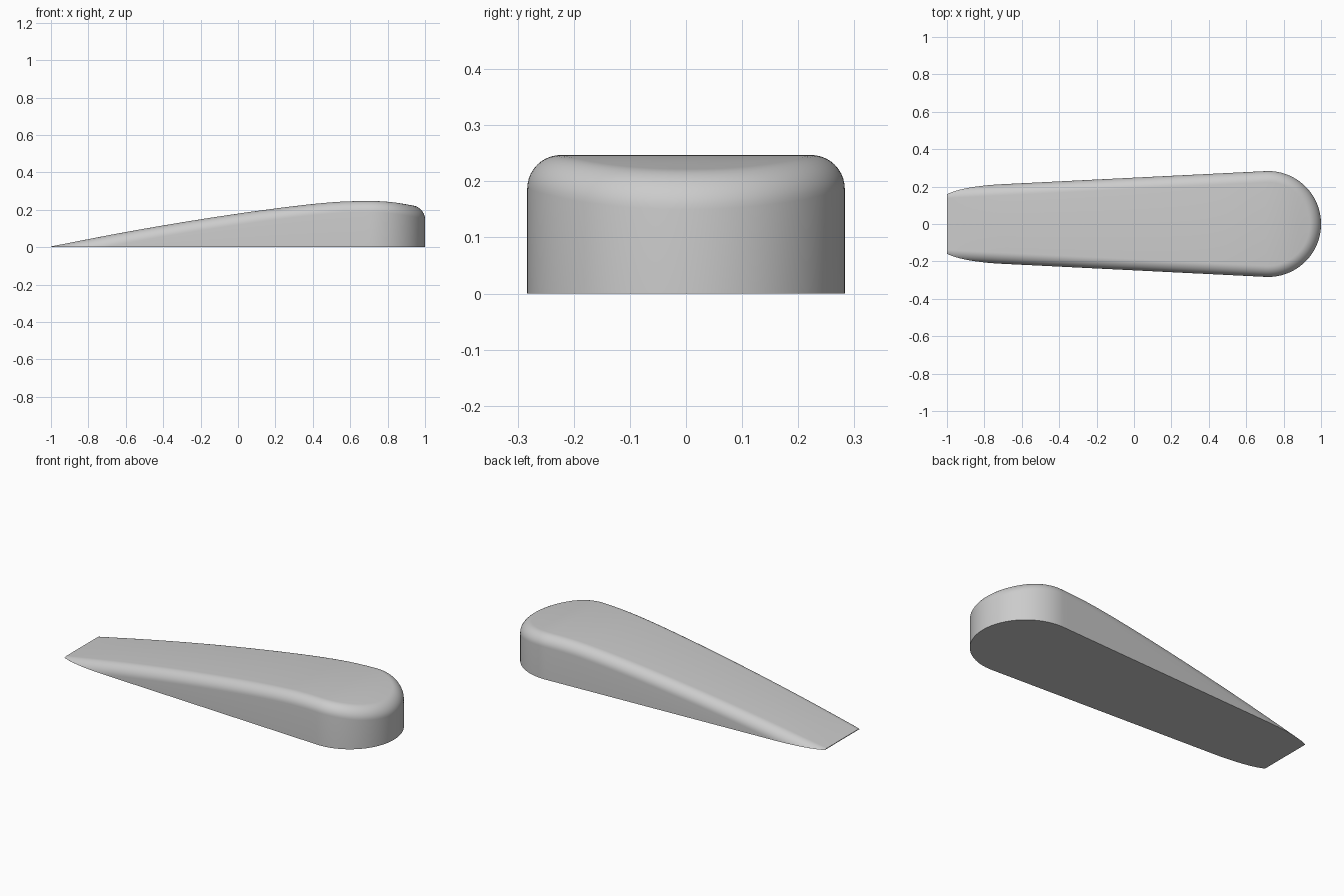
import bpy, bmesh, math
from mathutils import Vector

cube = bpy.data.objects.get("Cube")
if cube:
    bpy.data.objects.remove(cube)

RADIUS = 0.283       # rounded heel
CENTRE = 1 - RADIUS  # x of the heel's centre
FILLET = 0.06        # rounding of the upper edge
TIP_HALF = 0.198     # half width at the thin end
TOP = [(-1, .004), (-.6, .081), (-.2, .149), (.2, .207), (.5, .24),
       (.7, .247), (.82, .241), (.94, .222), (1, .21)]


def top_height(x):
    """Smooth height of the upper surface along the length."""
    def slope(i):
        a, b = TOP[max(i - 1, 0)], TOP[min(i + 1, len(TOP) - 1)]
        return (b[1] - a[1]) / (b[0] - a[0])
    i = 0
    while i < len(TOP) - 2 and x > TOP[i + 1][0]:
        i += 1
    (x0, z0), (x1, z1) = TOP[i], TOP[i + 1]
    span = x1 - x0
    t = min(max((x - x0) / span, 0), 1)
    ease = t * t * (3 - 2 * t)
    return (z0 + (z1 - z0) * ease + span * t * (1 - t)
            * ((1 - t) * slope(i) - t * slope(i + 1)))


def half_section(p, inward, steps=10):
    """Base, wall and rounded edge at one point of the outline."""
    gap = max(0, FILLET - top_height(p.x))
    start = math.asin(gap / FILLET)
    points = []
    for k in range(steps + 1):
        a = start + (math.pi / 2 - start) * k / steps
        q = p + inward * FILLET * (1 - math.cos(a))
        x = -1 if p.x <= -1 else q.x
        z = max(0, top_height(x) - FILLET * (1 - math.sin(a)))
        points.append(Vector((x, q.y, z)))
    return [Vector((points[0].x, points[0].y, 0))] + points


# Outline of one side: straight taper, then a quarter of the round heel
tilt = math.atan(0.0497)
stations = []
side_normal = Vector((-math.sin(tilt), math.cos(tilt)))
joint = Vector((CENTRE, 0)) + side_normal * RADIUS
for i in range(48):
    stations.append((Vector((-1, TIP_HALF)).lerp(joint, i / 48), -side_normal))
for i in range(33):
    a = (math.pi / 2 + tilt) * (1 - i / 32)
    n = Vector((math.cos(a), math.sin(a)))
    stations.append((Vector((CENTRE, 0)) + n * RADIUS, -n))

# Closed sections, mirrored across the middle and joined along the length
bm = bmesh.new()
sections = []
for p, inward in stations:
    half = half_section(p, inward)
    other = [Vector((v.x, -v.y, v.z)) for v in reversed(half)]
    sections.append([bm.verts.new(v) for v in half + other])
for a, b in zip(sections, sections[1:]):
    for k in range(len(a)):
        j = (k + 1) % len(a)
        bm.faces.new((a[k], a[j], b[j], b[k]))
bm.faces.new(sections[0])
bmesh.ops.remove_doubles(bm, verts=bm.verts, dist=1e-5)
bmesh.ops.dissolve_degenerate(bm, edges=bm.edges, dist=1e-5)
bmesh.ops.recalc_face_normals(bm, faces=bm.faces)

mesh = bpy.data.meshes.new("wedge_body")
bm.to_mesh(mesh)
bm.free()
wedge = bpy.data.objects.new("wedge_body", mesh)
bpy.context.collection.objects.link(wedge)

# Plain grey material
grey = bpy.data.materials.new("light_grey")
grey.use_nodes = True
colour = (0.6, 0.6, 0.6, 1)
grey.diffuse_color = colour
grey.node_tree.nodes["Principled BSDF"].inputs["Base Color"].default_value = colour
mesh.materials.append(grey)

# Smooth shading with crisp base edges
bpy.ops.object.select_all(action="DESELECT")
wedge.select_set(True)
bpy.context.view_layer.objects.active = wedge
bpy.ops.object.shade_smooth_by_angle(angle=math.radians(35))
